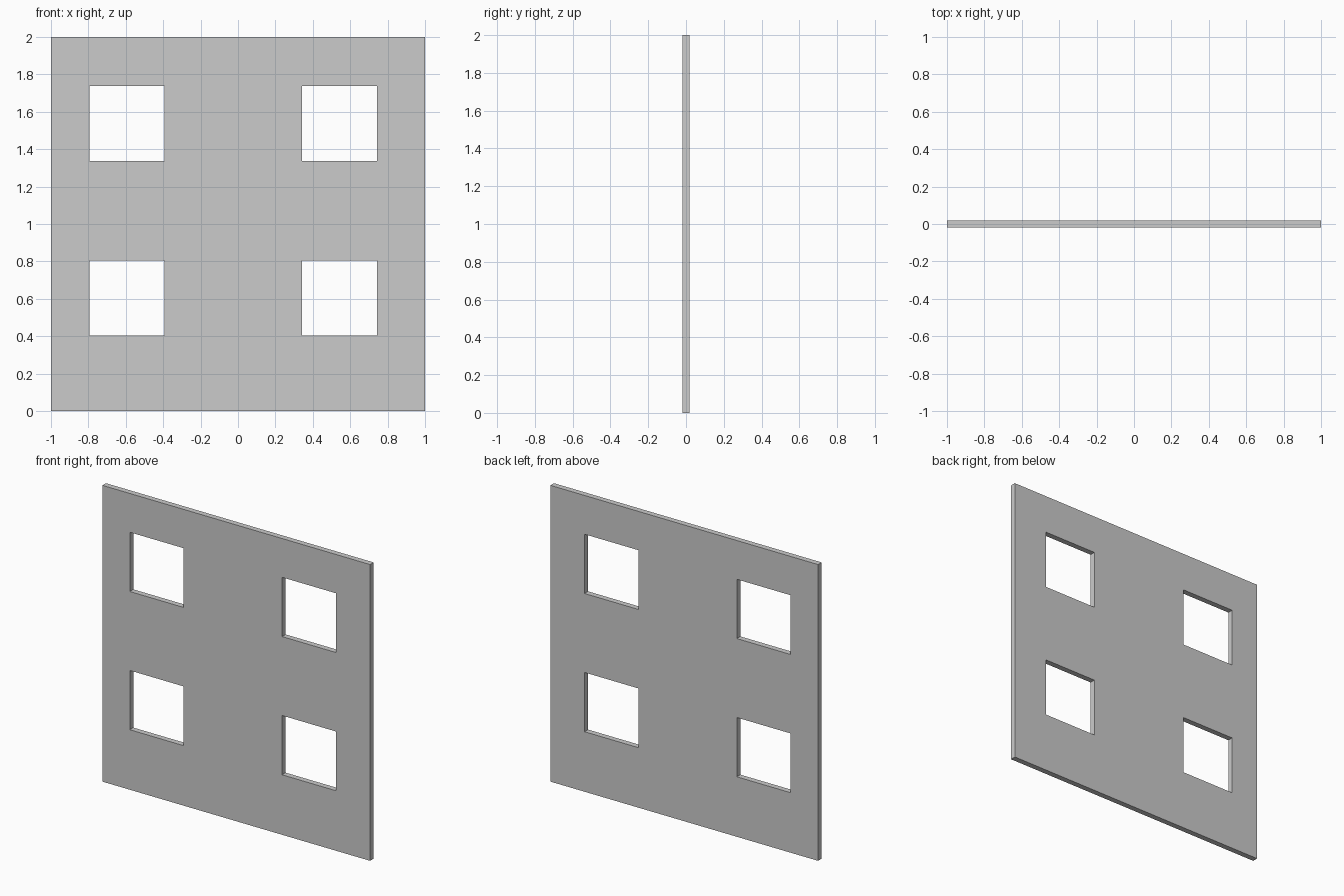
import bpy, bmesh

if "Cube" in bpy.data.objects:
    bpy.data.objects.remove(bpy.data.objects["Cube"])

# Grid lines of the wall: outer edges and window edges
XS = [-1.0, -0.795, -0.393, 0.343, 0.744, 1.0]
ZS = [0.0, 0.405, 0.805, 1.338, 1.738, 2.0]
THICKNESS = 0.038

bm = bmesh.new()
grid = [[bm.verts.new((x, -THICKNESS / 2, z)) for z in ZS] for x in XS]

# Fill every cell except the four window openings (odd column and odd row)
for i in range(len(XS) - 1):
    for j in range(len(ZS) - 1):
        if i % 2 and j % 2:
            continue
        bm.faces.new((grid[i][j], grid[i + 1][j], grid[i + 1][j + 1], grid[i][j + 1]))

# Extrude the front sheet backwards to give the wall its thickness
front = bm.faces[:]
back = bmesh.ops.extrude_face_region(bm, geom=front, use_keep_orig=True)["geom"]
bmesh.ops.translate(bm, vec=(0, THICKNESS, 0),
                    verts=[v for v in back if isinstance(v, bmesh.types.BMVert)])
bmesh.ops.recalc_face_normals(bm, faces=bm.faces[:])

mesh = bpy.data.meshes.new("window_wall")
bm.to_mesh(mesh)
bm.free()
wall = bpy.data.objects.new("window_wall", mesh)
bpy.context.collection.objects.link(wall)
